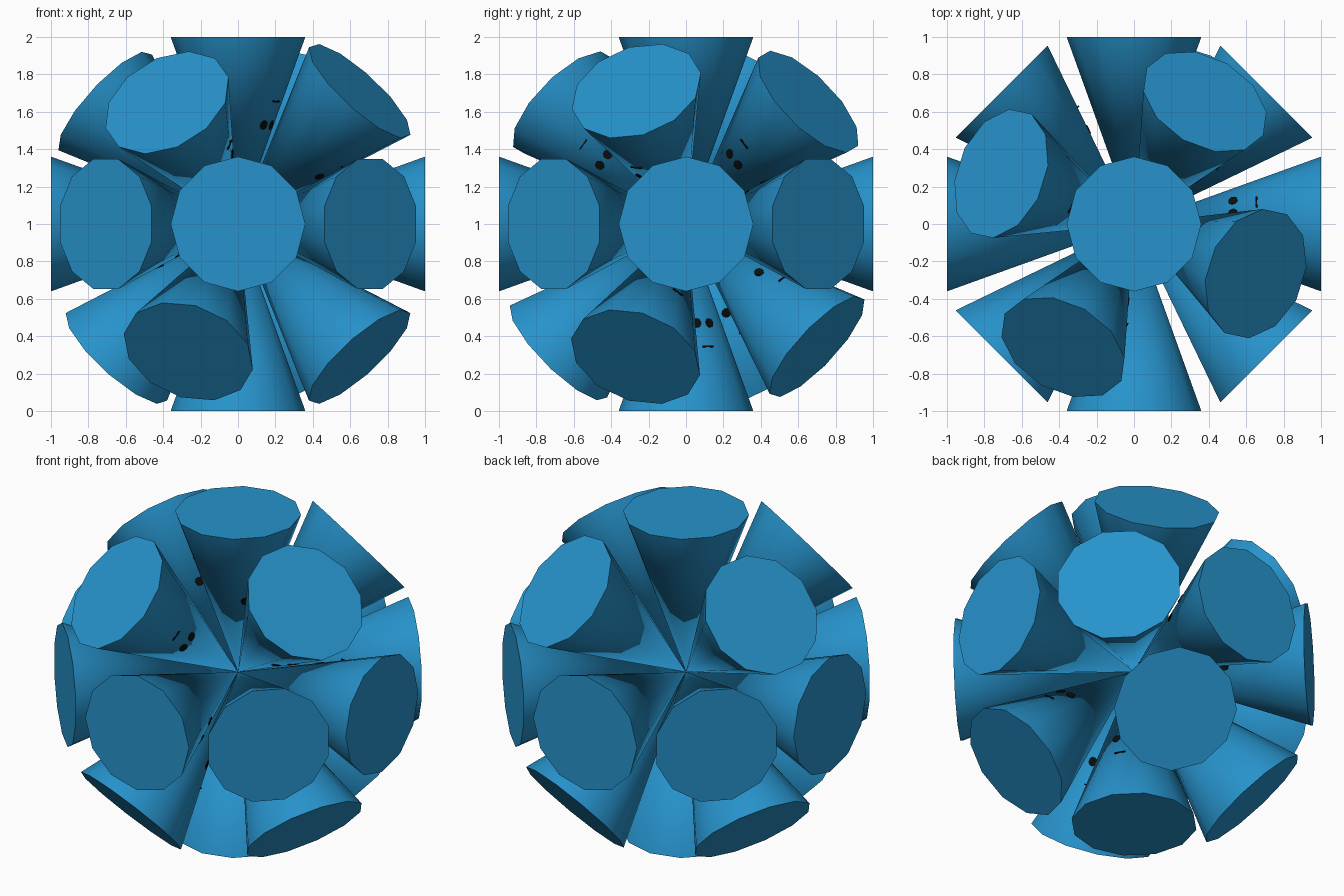
import bpy, math
from mathutils import Vector, Matrix

if "Cube" in bpy.data.objects:
    bpy.data.objects.remove(bpy.data.objects["Cube"])

R = 0.36          # base radius of a spike whose length is 1
SIDES = 12


def material(name, rgb):
    m = bpy.data.materials.new(name)
    m.diffuse_color = (*rgb, 1)
    m.use_nodes = True
    m.node_tree.nodes["Principled BSDF"].inputs["Base Color"].default_value = m.diffuse_color
    return m


blue = material("blue", (0.02, 0.29, 0.60))
black = material("black", (0.004, 0.004, 0.004))


def finish(name, mat, matrix):
    ob = bpy.context.object
    ob.name = name
    ob.data.materials.append(mat)
    ob.matrix_world = matrix
    return ob


def on_side(axial, radial, angle):
    """Local frame lying on the spike's slanted side, z pointing out of it."""
    out = Vector((math.cos(angle), math.sin(angle), 0))
    across = Vector((-math.sin(angle), math.cos(angle), 0))
    normal = (out - Vector((0, 0, R))).normalized()
    up = normal.cross(across)
    m = Matrix((across, up, normal)).transposed().to_4x4()
    m.translation = out * radial + Vector((0, 0, axial))
    return m


def spike(direction, lower):
    d = Vector(direction).normalized()
    start = Vector((0, 0, -1 if lower else 1))
    rot = start.rotation_difference(d).to_matrix().to_4x4()
    if lower:
        rot = rot @ Matrix.Rotation(math.pi, 4, 'X')
    frame = Matrix.Translation((0, 0, 1)) @ rot

    # cone with its tip at the middle of the ball
    bpy.ops.mesh.primitive_cone_add(vertices=SIDES, radius1=0, radius2=R, depth=1)
    bpy.context.object.data.transform(Matrix.Rotation(math.pi / 2, 4, 'Z'))
    finish("spike", blue, frame @ Matrix.Translation((0, 0, 0.5)))
    bpy.ops.object.shade_smooth_by_angle(angle=math.radians(40))

    # small face on the side: two eyes and a thin mouth
    middle = math.radians(-30)
    for side in (-1, 1):
        bpy.ops.mesh.primitive_cylinder_add(vertices=10, radius=0.026, depth=0.008)
        finish("eye", black,
               frame @ on_side(0.53, R * 0.53 * 0.968, middle + side * math.radians(12)))
    bpy.ops.mesh.primitive_cube_add(size=1)
    bpy.context.object.data.transform(Matrix.Diagonal((0.065, 0.006, 0.008, 1)))
    finish("mouth", black, frame @ on_side(0.655, R * 0.655, middle))


# upper spikes
for d in [(0, 0, 1), (-0.38, -0.66, 0.65), (0.38, 0.655, 0.655),
          (0.65, -0.265, 0.71), (-0.71, 0.27, 0.65)]:
    spike(d, False)

# ring of eight around the middle
for i in range(8):
    a = i * math.pi / 4
    spike((math.cos(a), math.sin(a), 0), True)

# lower spikes
for d in [(0, 0, -1), (-0.265, -0.68, -0.68), (0.28, 0.70, -0.655),
          (0.65, -0.27, -0.71), (-0.65, 0.27, -0.71)]:
    spike(d, True)
